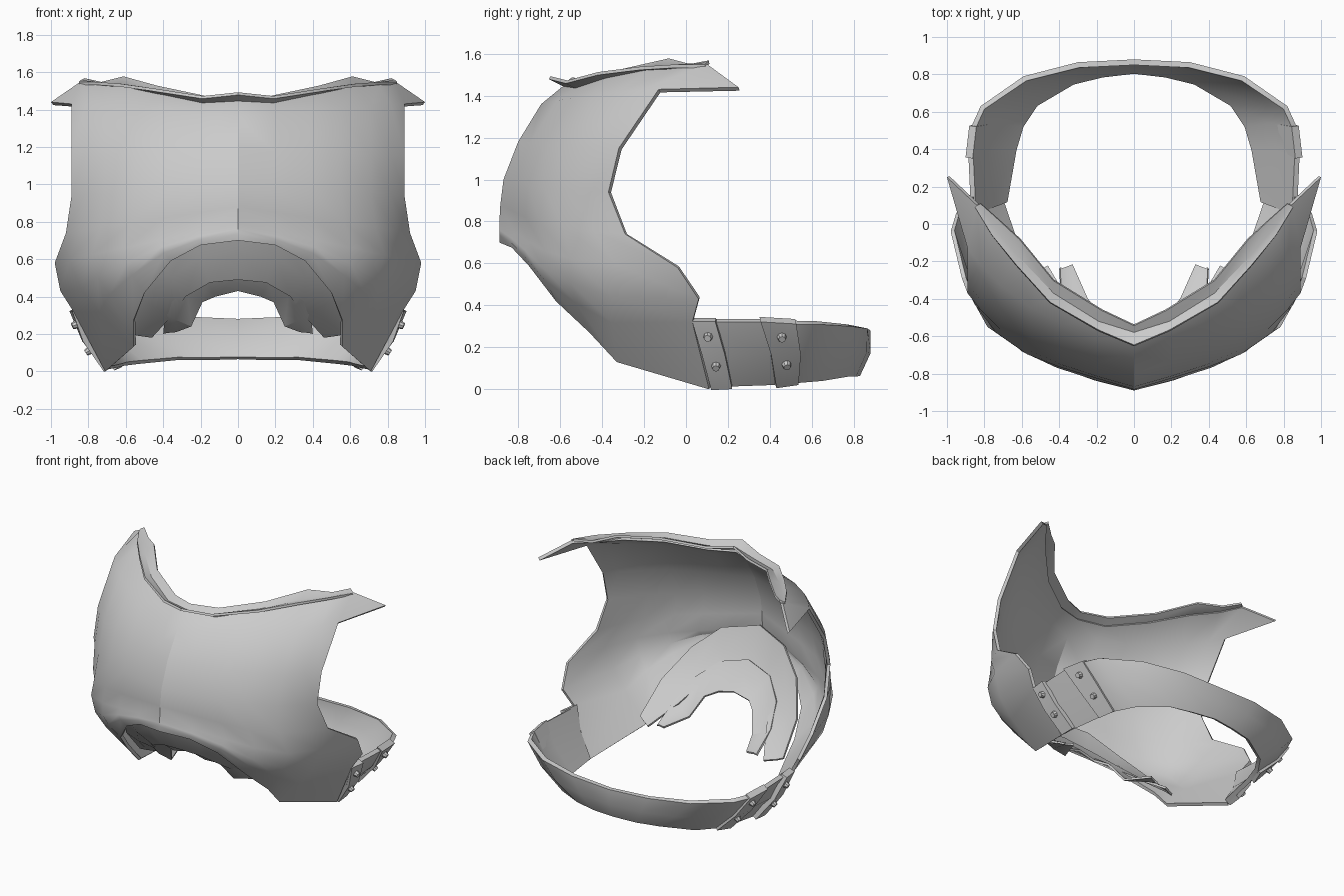
import bpy, bmesh, math
from mathutils import Vector

if "Cube" in bpy.data.objects:
    bpy.data.objects.remove(bpy.data.objects["Cube"])


def finish(ob, angle=30):
    bpy.ops.object.select_all(action='DESELECT')
    bpy.context.view_layer.objects.active = ob
    ob.select_set(True)
    bpy.ops.object.convert(target='MESH')
    bpy.ops.object.shade_smooth_by_angle(angle=math.radians(angle))


def strip(name, rows, thick=0.02, offset=-1, bulge=0, angle=30):
    """Sheet lofted through right-half rows, mirrored and thickened."""
    rows = [[Vector(p) for p in r] for r in rows]
    if bulge:  # add a middle row pushed outwards
        mid = []
        for a, b in zip(rows[0], rows[1]):
            m = (a + b) / 2
            mid.append(m + Vector((m.x, m.y, 0)).normalized() * bulge)
        rows.insert(1, mid)
    bm = bmesh.new()
    vs = [[bm.verts.new(p) for p in r] for r in rows]
    for r, s in zip(vs, vs[1:]):
        for i in range(len(r) - 1):
            bm.faces.new((r[i], s[i], s[i + 1], r[i + 1]))
    bm.normal_update()
    facing = 0
    for f in bm.faces:
        c = f.calc_center_median()
        facing += f.normal.dot(Vector((c.x, c.y, 0))) * f.calc_area()
    if facing < 0:
        bmesh.ops.reverse_faces(bm, faces=bm.faces)
    me = bpy.data.meshes.new(name)
    bm.to_mesh(me)
    bm.free()
    ob = bpy.data.objects.new(name, me)
    bpy.context.collection.objects.link(ob)
    m = ob.modifiers.new("mirror", 'MIRROR')
    m.use_clip = True
    s = ob.modifiers.new("solid", 'SOLIDIFY')
    s.thickness, s.offset = thick, offset
    finish(ob, angle)
    return rows


# Breast shell: neck row, curved rows, then rows blending to the waist arch
neck = [(0, -.58, 1.45), (.19, -.52, 1.44), (.43, -.37, 1.49), (.62, -.17, 1.53),
        (.75, -.02, 1.535), (.84, .1, 1.55), (1.0, .25, 1.44)]
arch = [(0, -.89, .70), (.2, -.83, .675), (.36, -.75, .59), (.5, -.62, .42),
        (.56, -.46, .27), (.56, -.33, .13), (.71, .11, 0)]
U = (0, .22, .43, .62, .8, .92, 1)
# centre y, centre z, side x, side y, side z, slope, roundness
levels = [(-.69, 1.36, .89, -.13, 1.43, .6, 4),
          (-.80, 1.18, .89, -.32, 1.15, .52, 4),
          (-.87, 1.00, .89, -.37, .94, .5, 4),
          (-.885, .88, .92, -.29, .74, .46, 6),
          (-.89, .79, .98, -.04, .58, .4, 9)]
rows = [neck]
for yc, zc, xs, ys, zs, k, n in levels:
    rows.append([(xs * u, yc + (ys - yc) * (k * u + (1 - k) * u ** n), zc + (zs - zc) * u)
                 for u in U])
last = rows[-1]
for t, side in ((.33, (.95, .06, .43)), (.6, (.88, .03, .32))):
    row = []
    for u, a, b in zip(U, last, arch):
        p = Vector(a).lerp(Vector(b), t)
        g = 1 + .07 * u
        row.append((p.x * g, p.y * g, p.z))
    row[-1] = side
    rows.append(row)
rows.append(arch)
strip("breast_shell", rows, .022)

# Rolled neck rim with outer lip
outer = [(0, -.65, 1.485), (.19, -.57, 1.465), (.45, -.42, 1.505), (.63, -.22, 1.53),
         (.76, -.06, 1.54), (.85, .09, 1.54)]
inner = [(0, -.54, 1.48), (.17, -.46, 1.465), (.43, -.30, 1.52), (.61, -.08, 1.57),
         (.73, .03, 1.54), (.82, .11, 1.56)]
strip("neck_rim", [outer, neck[:6], inner], .016, 0)

# Overlapping waist lames under the arch
strip("upper_waist_lame", [
    [(0, -.85, .80), (.25, -.77, .75), (.42, -.67, .60), (.54, -.50, .40), (.57, -.30, .20)],
    [(0, -.67, .49), (.15, -.65, .475), (.28, -.56, .40), (.35, -.42, .30), (.46, -.23, .18)]],
    .015, bulge=.02)
strip("lower_waist_lame", [
    [(0, -.72, .60), (.20, -.68, .55), (.33, -.57, .44), (.39, -.42, .31), (.40, -.24, .20)],
    [(0, -.55, .43), (.12, -.55, .40), (.19, -.49, .37), (.25, -.40, .24), (.33, -.22, .21)]],
    .015, bulge=.02)

# Back strap
strip("back_strap", [
    [(.87, .03, .32), (.885, .36, .32), (.865, .53, .31), (.82, .63, .31),
     (.59, .79, .30), (.30, .865, .29), (0, .88, .28)],
    [(.70, .12, .01), (.65, .40, .02), (.61, .53, .03), (.53, .65, .04),
     (.33, .77, .06), (.17, .81, .06), (0, .83, .065)]], .03, bulge=.025)

# Riveted strap plates
for name, top, low in (
        ("front_strap_plate", [(.88, .03, .325), (.895, .14, .325)], [(.71, .12, 0), (.705, .22, .005)]),
        ("rear_strap_plate", [(.895, .355, .325), (.875, .525, .315)], [(.655, .43, .01), (.62, .535, .025)])):
    r = strip(name, [top, low], .045, -.7, bulge=.028)
    for i in (0, 1):
        a, b = sum(r[i], Vector()) / 2, sum(r[i + 1], Vector()) / 2
        pos = a.lerp(b, (.45, .3)[i])
        nrm = (r[i + 1][0] - r[i][0]).cross(r[i][1] - r[i][0]).normalized()
        if nrm.x < 0:
            nrm = -nrm
        for s in (1, -1):
            n = Vector((nrm.x * s, nrm.y, nrm.z))
            bpy.ops.mesh.primitive_cone_add(
                vertices=8, radius1=.024, radius2=.017, depth=.03,
                location=Vector((pos.x * s, pos.y, pos.z)) + n * .014,
                rotation=n.to_track_quat('Z', 'Y').to_euler())
            bpy.context.object.name = "strap_rivet"
            finish(bpy.context.object)
